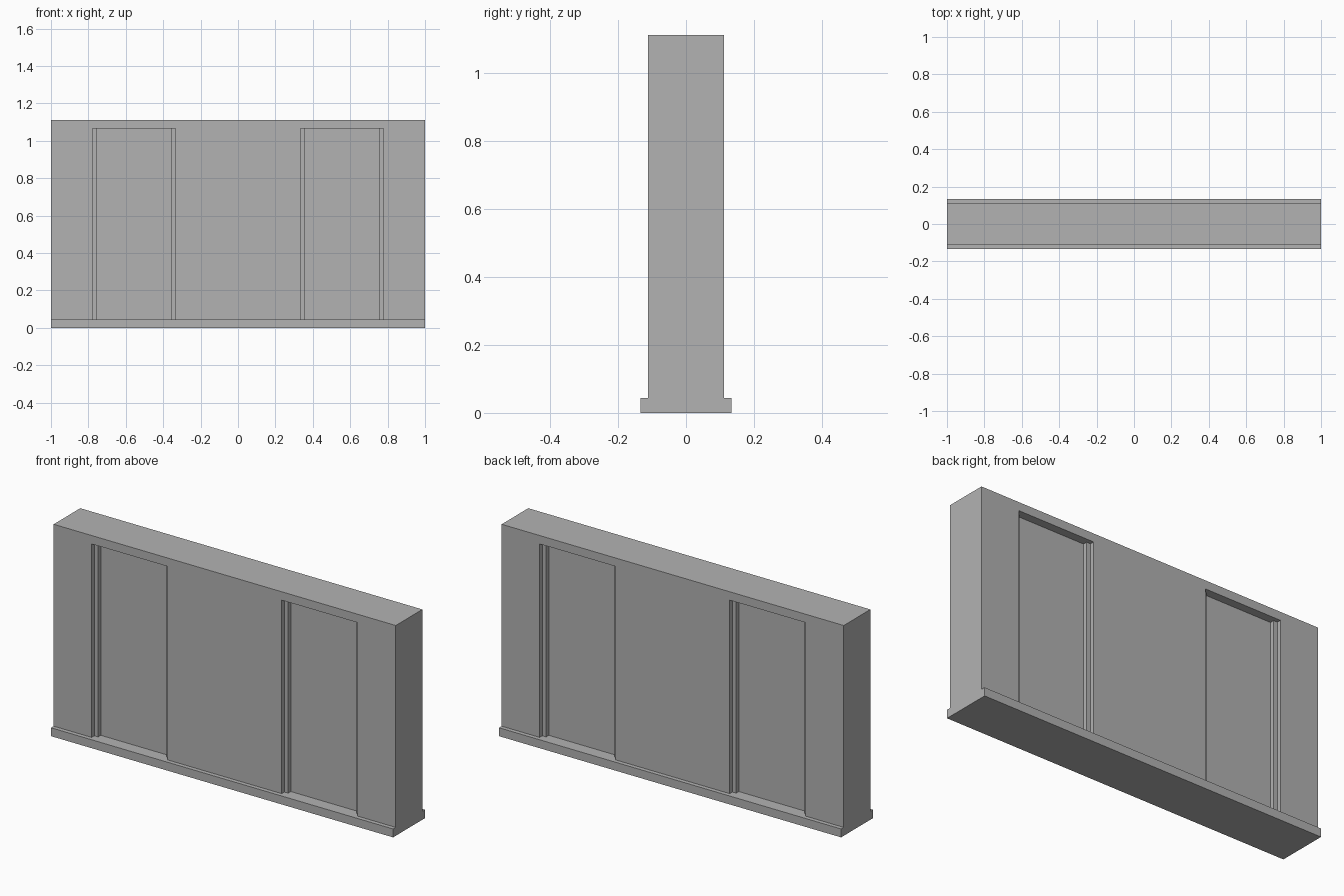
import bpy
import bmesh

cube = bpy.data.objects.get("Cube")
if cube:
    bpy.data.objects.remove(cube, do_unlink=True)

U = 2 / 90  # module: the wall is 90 modules long

grey = bpy.data.materials.new("plain_grey")
grey.use_nodes = True
colour = (0.448, 0.448, 0.448, 1)
grey.diffuse_color = colour
grey.node_tree.nodes["Principled BSDF"].inputs["Base Color"].default_value = colour


def prism(name, points, offset):
    """Extrude a closed outline, given in modules, along an offset."""
    bm = bmesh.new()
    face = bm.faces.new([bm.verts.new([c * U for c in p]) for p in points])
    grown = bmesh.ops.extrude_face_region(bm, geom=[face])["geom"]
    moved = [v for v in grown if isinstance(v, bmesh.types.BMVert)]
    bmesh.ops.translate(bm, verts=moved, vec=[c * U for c in offset])
    bmesh.ops.recalc_face_normals(bm, faces=bm.faces)
    mesh = bpy.data.meshes.new(name)
    bm.to_mesh(mesh)
    bm.free()
    mesh.materials.append(grey)
    obj = bpy.data.objects.new(name, mesh)
    bpy.context.collection.objects.link(obj)
    return obj


# Wall and its plinth, one section swept along the length
half = [(6, 0), (6, 2), (5, 2), (5, 50)]
section = half + [(-y, z) for y, z in reversed(half)]
wall = prism("wall", [(-45, y, z) for y, z in section], (90, 0, 0))

# Niches on both faces, with a stepped jamb at each side
jamb = [(15, 8), (15, 4), (16, 4), (16, 3)]
plan = jamb + [(50 - x, y) for x, y in reversed(jamb)]
cutters = []
for sx in (-1, 1):
    for sy in (-1, 1):
        cutter = prism("niche_cutter", [(sx * x, sy * y, 2) for x, y in plan], (0, 0, 46))
        cutter.hide_render = True
        cutters.append(cutter)
        cut = wall.modifiers.new("niche", "BOOLEAN")
        cut.operation = "DIFFERENCE"
        cut.solver = "EXACT"
        cut.object = cutter

# Bake the cuts and drop the cutters
bpy.context.view_layer.update()
graph = bpy.context.evaluated_depsgraph_get()
baked = bpy.data.meshes.new_from_object(wall.evaluated_get(graph))
wall.modifiers.clear()
wall.data = baked
for cutter in cutters:
    bpy.data.objects.remove(cutter, do_unlink=True)
